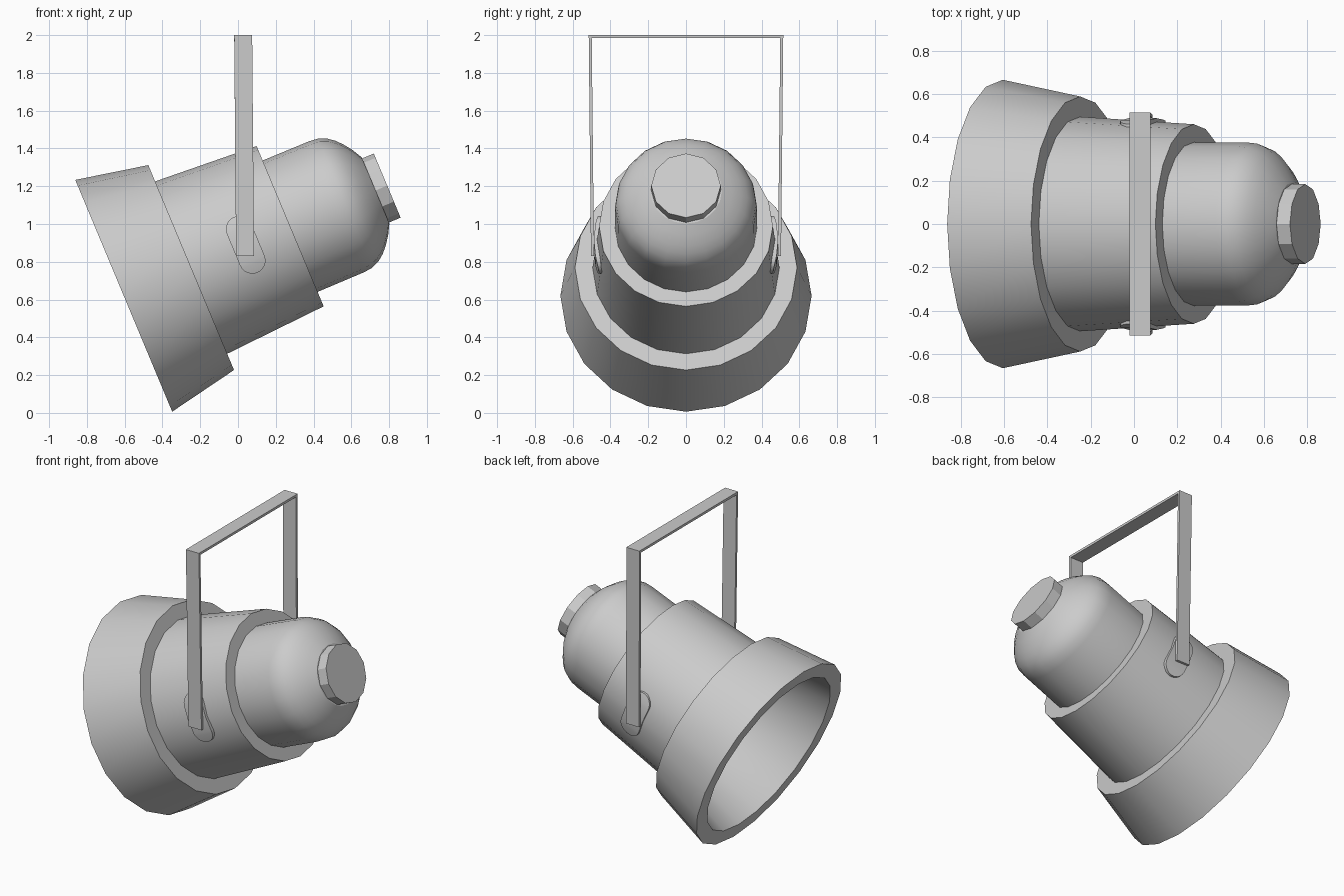
import bpy, bmesh, math
from mathutils import Matrix, Vector

if "Cube" in bpy.data.objects:
    bpy.data.objects.remove(bpy.data.objects["Cube"])

# Lamp frame: local x = lamp axis (t), y = sideways, z = across
TILT = math.atan2(0.386, 0.923)
FRAME = Matrix.Translation((-0.605, 0, 0.62)) @ Matrix.Rotation(-TILT, 4, 'Y')


def finish(name, bm, matrix=None, normals=True):
    if normals:
        bmesh.ops.recalc_face_normals(bm, faces=bm.faces)
    if matrix:
        bm.transform(matrix)
    mesh = bpy.data.meshes.new(name)
    bm.to_mesh(mesh)
    bm.free()
    ob = bpy.data.objects.new(name, mesh)
    bpy.context.collection.objects.link(ob)
    return ob


def smooth(ob):
    bpy.ops.object.select_all(action='DESELECT')
    ob.select_set(True)
    bpy.context.view_layer.objects.active = ob
    bpy.ops.object.shade_smooth_by_angle(angle=math.radians(28))


def lathe(name, profile, sides=20):
    """Revolve (t, radius) points about the lamp axis."""
    bm = bmesh.new()
    rings = []
    for t, r in profile:
        if r == 0:
            rings.append([bm.verts.new((t, 0, 0))] * sides)
        else:
            rings.append([bm.verts.new((t, r * math.sin(2 * math.pi * i / sides),
                                        r * math.cos(2 * math.pi * i / sides)))
                          for i in range(sides)])
    for a, b in zip(rings, rings[1:]):
        for i in range(sides):
            j = (i + 1) % sides
            quad = (a[i], b[i], b[j], a[j])
            bm.faces.new(list(dict.fromkeys(quad)))
    # profiles run from the axis outward and back along +t
    ob = finish(name, bm, FRAME, normals=True)
    smooth(ob)
    return ob


# Front hood with the hollow reflector inside
lathe("front_hood", [(0.94, 0), (0.94, 0.445), (0.387, 0.48), (0, 0.565),
                     (0, 0.665), (0.387, 0.588), (0.387, 0.49)])
# Middle barrel
lathe("barrel", [(0.38, 0.495), (0.955, 0.46), (0.955, 0)])
# Rounded rear cap
lathe("rear_cap", [(0.955, 0.377), (1.22, 0.376), (1.27, 0.371), (1.315, 0.352),
                   (1.35, 0.325), (1.38, 0.293), (1.415, 0.245), (1.445, 0.19),
                   (1.445, 0)])
# End knob
lathe("end_knob", [(1.40, 0.184), (1.512, 0.184), (1.512, 0)], 12)

# Curved pivot pads hugging both sides of the barrel
for side, name in ((1, "pivot_pad_left"), (-1, "pivot_pad_right")):
    bm = bmesh.new()
    rad, half, mid = 0.07, 0.09, 0.70
    rows = [(-half - rad * math.cos(a), rad * math.sin(a))
            for a in (math.radians(10 + 16 * k) for k in range(6))]
    rows += [(0, rad)] + [(-u, w) for u, w in reversed(rows)]
    grid = []
    for u, w in rows:
        y = math.sqrt(0.488 ** 2 - u * u)
        grid.append([bm.verts.new((mid + s * w, side * (y - d), u))
                     for s, d in ((-1, 0.04), (-1, 0), (1, 0), (1, 0.04))])
    for a, b in zip(grid, grid[1:]):
        for i in range(3):
            bm.faces.new((a[i], a[i + 1], b[i + 1], b[i]))
    bm.faces.new(grid[0])
    bm.faces.new(grid[-1])
    smooth(finish(name, bm, FRAME))

# Hanging yoke: U-shaped strap, (y, z, x shift) down one side, mirrored
outer = [(0.503, 0.83, 0.01), (0.515, 2.0, 0)]
inner = [(0.487, 0.83, 0.01), (0.499, 1.984, 0)]


def u_path(pts):
    return pts + [(-y, z, dx) for y, z, dx in reversed(pts)]


bm = bmesh.new()
sections = []
for o, n in zip(u_path(outer), u_path(inner)):
    sections.append([bm.verts.new((x + p[2], p[0], p[1]))
                     for p, x in ((o, -0.02), (o, 0.075), (n, 0.075), (n, -0.02))])
for a, b in zip(sections, sections[1:]):
    for i in range(4):
        j = (i + 1) % 4
        bm.faces.new((a[i], a[j], b[j], b[i]))
bm.faces.new(sections[0])
bm.faces.new(sections[-1])
finish("hanging_yoke", bm)
